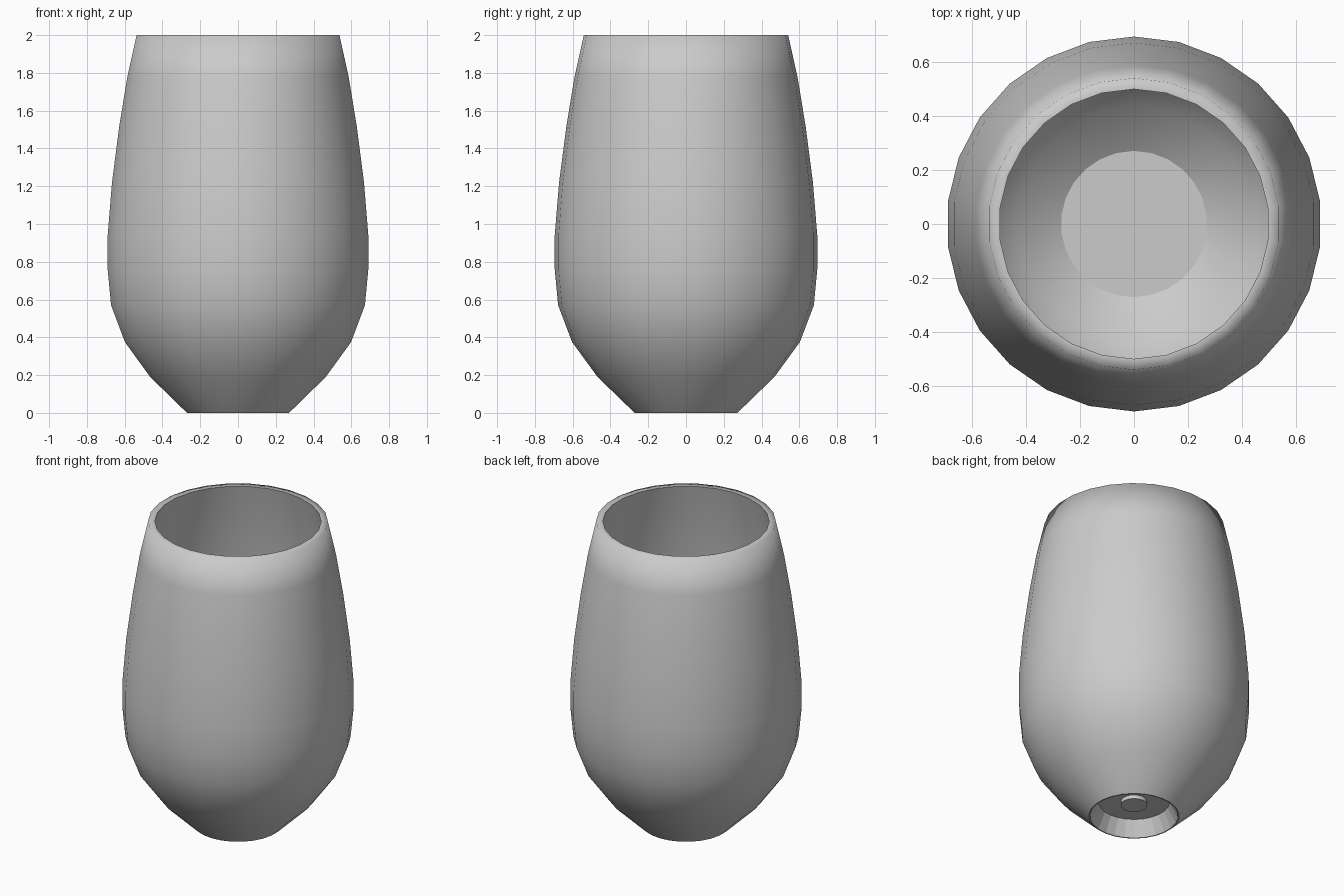
import bpy, bmesh
from math import sin, cos, pi

if "Cube" in bpy.data.objects:
    bpy.data.objects.remove(bpy.data.objects["Cube"])

SIDES = 26


def lathe(name, profile, sides, sharp=(), flat=()):
    """Revolve (radius, z) points; both ends are capped.
    sharp: ring indices with hard edges, flat: band indices left faceted."""
    bm = bmesh.new()
    rings = []
    for r, z in profile:
        rings.append([bm.verts.new((r * cos(pi / 2 + 2 * pi * i / sides),
                                    r * sin(pi / 2 + 2 * pi * i / sides), z))
                      for i in range(sides)])
    for b in range(len(rings) - 1):
        for i in range(sides):
            j = (i + 1) % sides
            f = bm.faces.new((rings[b][i], rings[b][j], rings[b + 1][j], rings[b + 1][i]))
            f.smooth = b not in flat
    bm.faces.new(rings[0])
    bm.faces.new(rings[-1])
    for k in sharp:
        for i in range(sides):
            e = bm.edges.get((rings[k][i], rings[k][(i + 1) % sides]))
            e.smooth = False
    bmesh.ops.recalc_face_normals(bm, faces=bm.faces)
    mesh = bpy.data.meshes.new(name)
    bm.to_mesh(mesh)
    bm.free()
    obj = bpy.data.objects.new(name, mesh)
    bpy.context.collection.objects.link(obj)
    return obj


# Underside: small boss, recess ceiling and sloping recess wall
underside = [(0.08, 0.075), (0.08, 0.10), (0.215, 0.10), (0.265, 0.0)]
# Outer wall from foot to rim
outer = [(0.272, 0.0), (0.468, 0.19), (0.603, 0.375), (0.677, 0.57), (0.695, 0.76),
         (0.695, 0.94), (0.672, 1.22), (0.633, 1.52), (0.59, 1.78), (0.541, 2.0)]
# Inner wall from rim down to the floor
inner = [(0.50, 2.0), (0.55, 1.78), (0.593, 1.52), (0.632, 1.22), (0.655, 0.94),
         (0.655, 0.76), (0.637, 0.58), (0.565, 0.40), (0.435, 0.24), (0.271, 0.13)]

rim = len(underside) + len(outer)
last = rim + len(inner) - 1
lathe("tumbler_glass", underside + outer + inner, SIDES,
      sharp=(0, 1, 2, 3, 4, rim, last), flat=(2,))
